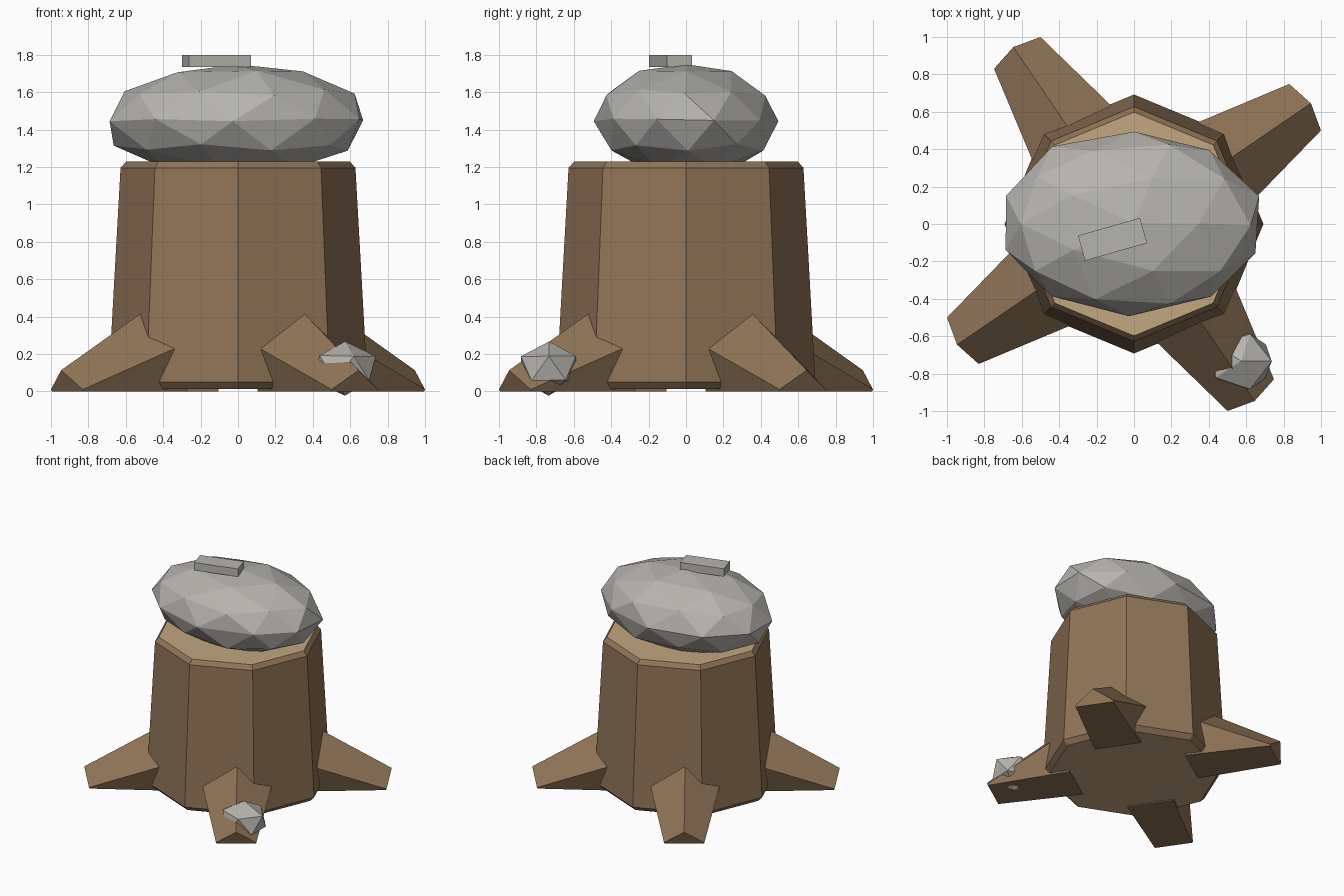
import bpy, bmesh, math, random
from mathutils import Matrix, Vector

random.seed(4)
if "Cube" in bpy.data.objects:
    bpy.data.objects.remove(bpy.data.objects["Cube"], do_unlink=True)


def material(name, color):
    mat = bpy.data.materials.new(name)
    mat.use_nodes = True
    mat.diffuse_color = (*color, 1)
    mat.node_tree.nodes["Principled BSDF"].inputs["Base Color"].default_value = (*color, 1)
    return mat


bark = material("bark brown", (0.28, 0.175, 0.096))
wood = material("cut wood tan", (0.54, 0.385, 0.215))
stone = material("stone grey", (0.47, 0.455, 0.425))


def finish(name, bm, *mats):
    bmesh.ops.recalc_face_normals(bm, faces=bm.faces)
    mesh = bpy.data.meshes.new(name)
    bm.to_mesh(mesh)
    bm.free()
    obj = bpy.data.objects.new(name, mesh)
    bpy.context.collection.objects.link(obj)
    for mat in mats:
        mesh.materials.append(mat)
    return obj


def loft(bm, rings):
    """Skin closed rings of points and cap both ends."""
    loops = [[bm.verts.new(p) for p in ring] for ring in rings]
    n = len(loops[0])
    for a, b in zip(loops, loops[1:]):
        for i in range(n):
            j = (i + 1) % n
            bm.faces.new((a[i], a[j], b[j], b[i]))
    return [bm.faces.new(loops[0]), bm.faces.new(loops[-1])]


# Trunk: tapered eight-sided body with chamfered rims and cut-wood ends
def octagon(radius, z):
    return [(radius * math.cos(i * math.pi / 4), radius * math.sin(i * math.pi / 4), z)
            for i in range(8)]


bm = bmesh.new()
profile = [(0.655, 0.012), (0.692, 0.05), (0.628, 1.195), (0.598, 1.23)]
for cap in loft(bm, [octagon(r, z) for r, z in profile]):
    cap.material_index = 1
finish("trunk", bm, bark, wood)

# Roots: tapered five-sided wedges sloping outward, cut flat at the ground
SLOPE = math.radians(20)


def root_ring(u, z, radius):
    ring = []
    for i in range(5):
        a = i * math.tau / 5
        across, up = radius * math.sin(a), radius * math.cos(a)
        ring.append((u + up * math.sin(SLOPE), across, z + up * math.cos(SLOPE)))
    return ring


names = ["back_left_root", "back_right_root", "front_right_root", "front_left_root"]
for k, name in enumerate(names):
    bm = bmesh.new()
    loft(bm, [root_ring(0.511, 0.167, 0.28), root_ring(1.091, -0.035, 0.158)])
    cut = bmesh.ops.bisect_plane(bm, geom=bm.verts[:] + bm.edges[:] + bm.faces[:],
                                 plane_co=(0, 0, 0), plane_no=(0, 0, -1), clear_outer=True)
    edges = [e for e in cut["geom_cut"] if isinstance(e, bmesh.types.BMEdge)]
    bmesh.ops.contextual_create(bm, geom=edges)
    bm.transform(Matrix.Rotation(math.radians(34.3 + 90 * k), 4, "Z"))
    finish(name, bm, bark)


# Faceted stones
def boulder(name, levels, center, radii, jitter):
    bm = bmesh.new()
    bmesh.ops.create_icosphere(bm, subdivisions=levels, radius=1)
    for v in bm.verts:
        v.co += Vector([random.uniform(-jitter, jitter) for _ in range(3)])
    bm.transform(Matrix.Translation(center) @ Matrix.Diagonal((*radii, 1)))
    return finish(name, bm, stone)


boulder("large_stone", 2, (-0.015, 0.003, 1.452), (0.715, 0.495, 0.3), 0.025)
boulder("small_stone", 1, (0.569, -0.735, 0.125), (0.186, 0.17, 0.145), 0.02)

# Flat slab resting on the large stone
bm = bmesh.new()
bmesh.ops.create_cube(bm, size=1)
bm.transform(Matrix.Translation((-0.115, -0.082, 1.768))
             @ Matrix.Rotation(math.radians(16), 4, "Z")
             @ Matrix.Diagonal((0.345, 0.14, 0.064, 1)))
finish("top_slab", bm, stone)
